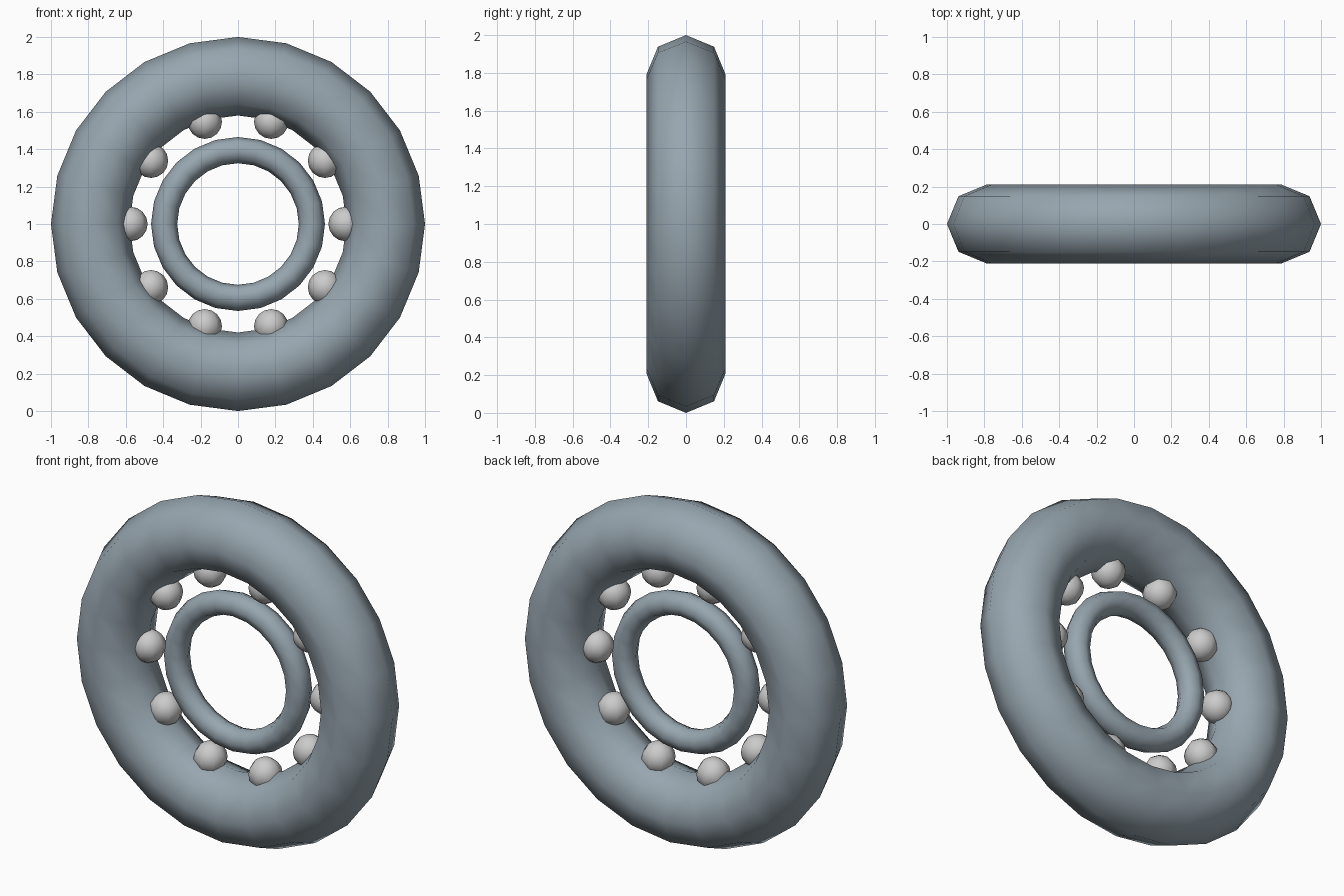
import bpy
from math import cos, sin, pi, radians

if "Cube" in bpy.data.objects:
    bpy.data.objects.remove(bpy.data.objects["Cube"])

CENTRE_Z = 1.0
BALLS = 10


def material(name, rgb):
    m = bpy.data.materials.new(name)
    m.diffuse_color = (*rgb, 1.0)
    m.use_nodes = True
    m.node_tree.nodes["Principled BSDF"].inputs["Base Color"].default_value = m.diffuse_color
    return m


def finish(name, mat):
    ob = bpy.context.object
    ob.name = name
    ob.data.materials.append(mat)
    bpy.ops.object.shade_smooth()
    return ob


def ring(name, major, minor, mat):
    # Upright torus whose axis runs front to back
    bpy.ops.mesh.primitive_torus_add(
        major_radius=major, minor_radius=minor,
        major_segments=24, minor_segments=8,
        location=(0, 0, CENTRE_Z), rotation=(radians(90), 0, 0))
    return finish(name, mat)


steel = material("blue_grey_steel", (0.31, 0.38, 0.43))
polished = material("polished_steel", (0.75, 0.75, 0.75))

# Outer and inner races
ring("outer_race", 0.79, 0.21, steel)
ring("inner_race", 0.395, 0.07, steel)

# Balls, half sunk into the inside of the outer race
for i in range(BALLS):
    a = 2 * pi * i / BALLS
    bpy.ops.mesh.primitive_uv_sphere_add(
        segments=8, ring_count=8, radius=0.092,
        location=(0.575 * cos(a), 0, CENTRE_Z + 0.575 * sin(a)))
    finish(f"ball_{i + 1}", polished)
